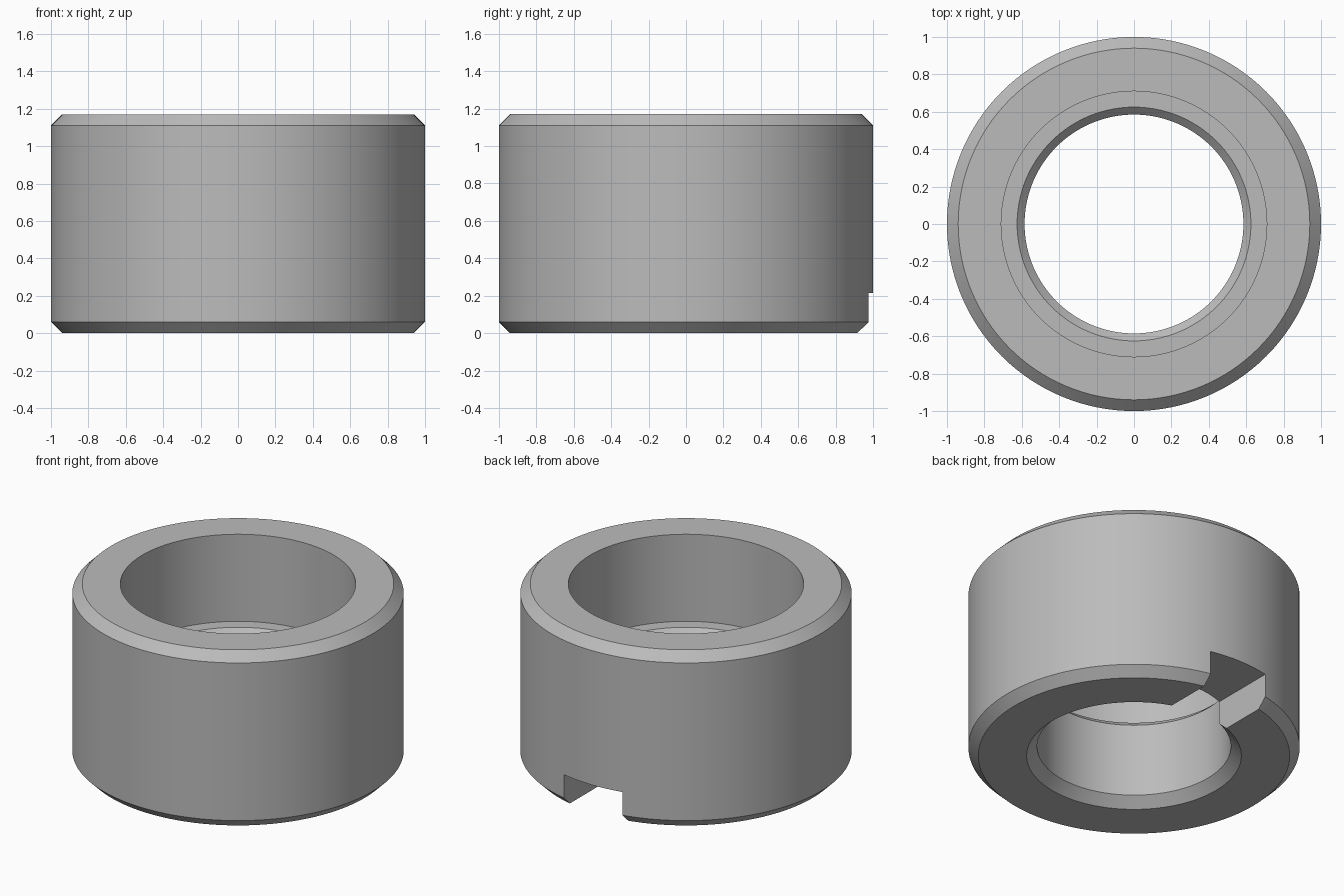
import bpy
import bmesh
import math

cube = bpy.data.objects.get("Cube")
if cube:
    bpy.data.objects.remove(cube, do_unlink=True)

SEGMENTS = 128
HEIGHT = 1.17
CHAMFER = 0.06

# Plain grey metal
metal = bpy.data.materials.new("grey_metal")
metal.use_nodes = True
grey = (0.5, 0.5, 0.5, 1)
metal.diffuse_color = grey
metal.node_tree.nodes["Principled BSDF"].inputs["Base Color"].default_value = grey


def add_object(name, bm):
    bmesh.ops.recalc_face_normals(bm, faces=bm.faces)
    mesh = bpy.data.meshes.new(name)
    bm.to_mesh(mesh)
    bm.free()
    obj = bpy.data.objects.new(name, mesh)
    bpy.context.collection.objects.link(obj)
    mesh.materials.append(metal)
    return obj


def revolve(name, profile):
    """Revolve a closed (radius, z) outline around the z axis."""
    bm = bmesh.new()
    rings = []
    for i in range(SEGMENTS):
        a = math.tau * i / SEGMENTS
        rings.append([bm.verts.new((r * math.cos(a), r * math.sin(a), z)) for r, z in profile])
    n = len(profile)
    for i in range(SEGMENTS):
        here, after = rings[i], rings[(i + 1) % SEGMENTS]
        for j in range(n):
            k = (j + 1) % n
            bm.faces.new((here[j], after[j], after[k], here[k]))
    return add_object(name, bm)


# Collar: chamfered outside, wide counterbore above a narrower chamfered bore
collar = revolve("collar", [
    (1 - CHAMFER, 0), (1, CHAMFER),
    (1, HEIGHT - CHAMFER), (1 - CHAMFER, HEIGHT),
    (0.71, HEIGHT), (0.71, 0.59),
    (0.625, 0.59), (0.585, 0.55),
    (0.585, 0.063), (0.648, 0),
])

# Key slot through the lower back wall
bm = bmesh.new()
bmesh.ops.create_cube(bm, size=1)
bmesh.ops.scale(bm, verts=bm.verts, vec=(0.43, 1, 0.43))
bmesh.ops.translate(bm, verts=bm.verts, vec=(0, 0.8, 0))
cutter = add_object("slot_cutter", bm)
cutter.hide_render = True

cut = collar.modifiers.new("slot", "BOOLEAN")
cut.operation = "DIFFERENCE"
cut.solver = "EXACT"
cut.object = cutter

# Apply the cut, then shade smooth with sharp machined edges
bpy.context.view_layer.objects.active = collar
collar.select_set(True)
bpy.ops.object.modifier_apply(modifier=cut.name)
bpy.data.objects.remove(cutter, do_unlink=True)
bpy.ops.object.shade_smooth_by_angle(angle=math.radians(30))
